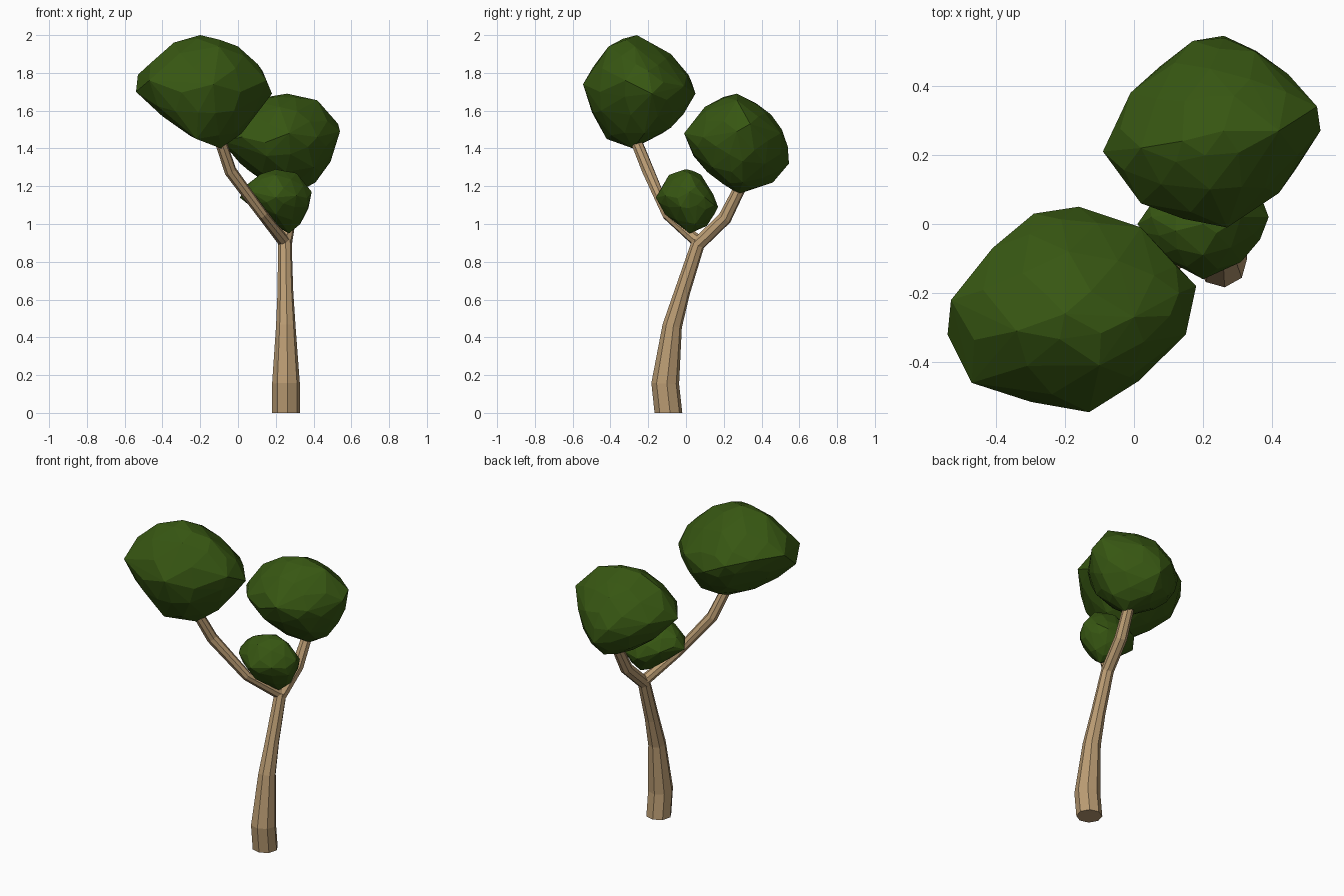
import bpy, bmesh, math
from mathutils import Vector

def material(name, rgb):
    m = bpy.data.materials.new(name)
    m.diffuse_color = (*rgb, 1)
    return m

bark = material("bark", (0.49, 0.33, 0.17))
leaf = material("leaf", (0.038, 0.094, 0.006))

def finish(name, bm, mat):
    bmesh.ops.recalc_face_normals(bm, faces=bm.faces)
    me = bpy.data.meshes.new(name)
    bm.to_mesh(me)
    bm.free()
    me.materials.append(mat)
    bpy.context.collection.objects.link(bpy.data.objects.new(name, me))

def limb(name, path, flat_start=False, sides=8):
    """Tapered tube through (x, y, z, radius) points."""
    bm = bmesh.new()
    pts = [Vector(p[:3]) for p in path]
    rings = []
    for i, p in enumerate(pts):
        a, b = pts[max(i - 1, 0)], pts[min(i + 1, len(pts) - 1)]
        t = (b - a).normalized()
        if i == 0 and flat_start:
            t = Vector((0, 0, 1))
        u = Vector((0, 1, 0)).cross(t).normalized()
        v = t.cross(u)
        ring = []
        for k in range(sides):
            ang = math.tau * (k + 0.15) / sides
            ring.append(bm.verts.new(p + path[i][3] * (u * math.cos(ang) + v * math.sin(ang))))
        rings.append(ring)
    for r, s in zip(rings, rings[1:]):
        for k in range(sides):
            j = (k + 1) % sides
            bm.faces.new((r[k], r[j], s[j], s[k]))
    bm.faces.new(rings[0])
    bm.faces.new(rings[-1])
    finish(name, bm, bark)

def hull(pts):
    bm = bmesh.new()
    for p in pts:
        bm.verts.new(p)
    bmesh.ops.convex_hull(bm, input=bm.verts)
    loose = [v for v in bm.verts if not v.link_faces]
    bmesh.ops.delete(bm, geom=loose, context='VERTS')
    bmesh.ops.recalc_face_normals(bm, faces=bm.faces)
    return bm

def crown(name, pts, large):
    """Faceted leaf clump: convex hull of its corners, large facets bulged a little."""
    bm = hull(pts)
    bulge = [f.calc_center_median() + f.normal * 0.13 * math.sqrt(f.calc_area())
             for f in bm.faces if f.calc_area() > large]
    bm.free()
    finish(name, hull([Vector(p) for p in pts] + bulge), leaf)

# Trunk and its two branches
limb("trunk", [(.254, -.093, 0, .074), (.254, -.11, .155, .074), (.253, -.073, .46, .052),
               (.251, -.02, .64, .042), (.248, .068, .91, .036)], flat_start=True)
limb("left_branch", [(.25, .07, .90, .033), (.13, -.10, 1.05, .028),
                     (-.04, -.20, 1.28, .033), (-.09, -.26, 1.43, .031), (-.12, -.28, 1.55, .028)])
limb("right_branch", [(.248, .06, .89, .037), (.27, .205, 1.03, .037),
                      (.28, .285, 1.19, .032), (.28, .31, 1.30, .028)])

# Leaf clumps
crown("left_crown", [
    (-.20, -.26, 2.0), (-.34, -.31, 1.96), (0, -.27, 1.94), (-.19, -.08, 1.90), (-.10, -.41, 1.94),
    (.13, -.20, 1.81), (-.54, -.32, 1.70), (-.53, -.22, 1.79), (-.47, -.46, 1.76), (-.13, -.545, 1.74),
    (.15, -.32, 1.76), (.18, -.18, 1.69), (.02, -.01, 1.73), (-.16, .05, 1.69), (-.29, .03, 1.75),
    (-.41, -.07, 1.78), (-.09, -.28, 1.40), (.02, -.22, 1.48), (-.22, -.42, 1.45), (-.41, -.28, 1.60),
    (-.05, -.08, 1.51), (-.02, -.45, 1.60), (.08, -.15, 1.57), (-.25, -.05, 1.58),
    (-.28, -.48, 1.60)], .012)
crown("right_crown", [
    (.26, .27, 1.69), (.14, .24, 1.67), (.42, .27, 1.655), (.22, .10, 1.62), (.22, .37, 1.64),
    (.22, .45, 1.58), (.54, .27, 1.49), (.53, .34, 1.53), (.42, .09, 1.46), (.27, -.01, 1.48),
    (.02, .06, 1.46), (-.09, .21, 1.44), (-.01, .38, 1.45), (.17, .53, 1.42), (.26, .545, 1.32),
    (.35, .50, 1.48), (.30, .28, 1.16), (.41, .30, 1.22), (.49, .30, 1.33), (.25, .46, 1.22),
    (.20, .20, 1.21), (.06, .25, 1.28), (.10, .42, 1.28), (.40, .14, 1.30), (.15, .04, 1.36),
    (.42, .42, 1.32), (.02, .22, 1.60)], .010)
crown("small_crown", [
    (.20, 0, 1.29), (.12, -.02, 1.265), (.31, .02, 1.27), (.20, -.09, 1.26), (.21, .08, 1.26),
    (.01, 0, 1.14), (.05, .02, 1.21), (.07, -.09, 1.17), (.20, -.16, 1.14), (.31, -.11, 1.15),
    (.39, .02, 1.17), (.37, -.03, 1.09), (.36, .10, 1.14), (.22, .17, 1.09), (.10, .12, 1.14),
    (.27, .02, .95), (.33, .05, 1.0), (.24, .11, .99), (.20, -.11, 1.05), (.12, .02, 1.05),
    (.32, .15, 1.10)], .004)
